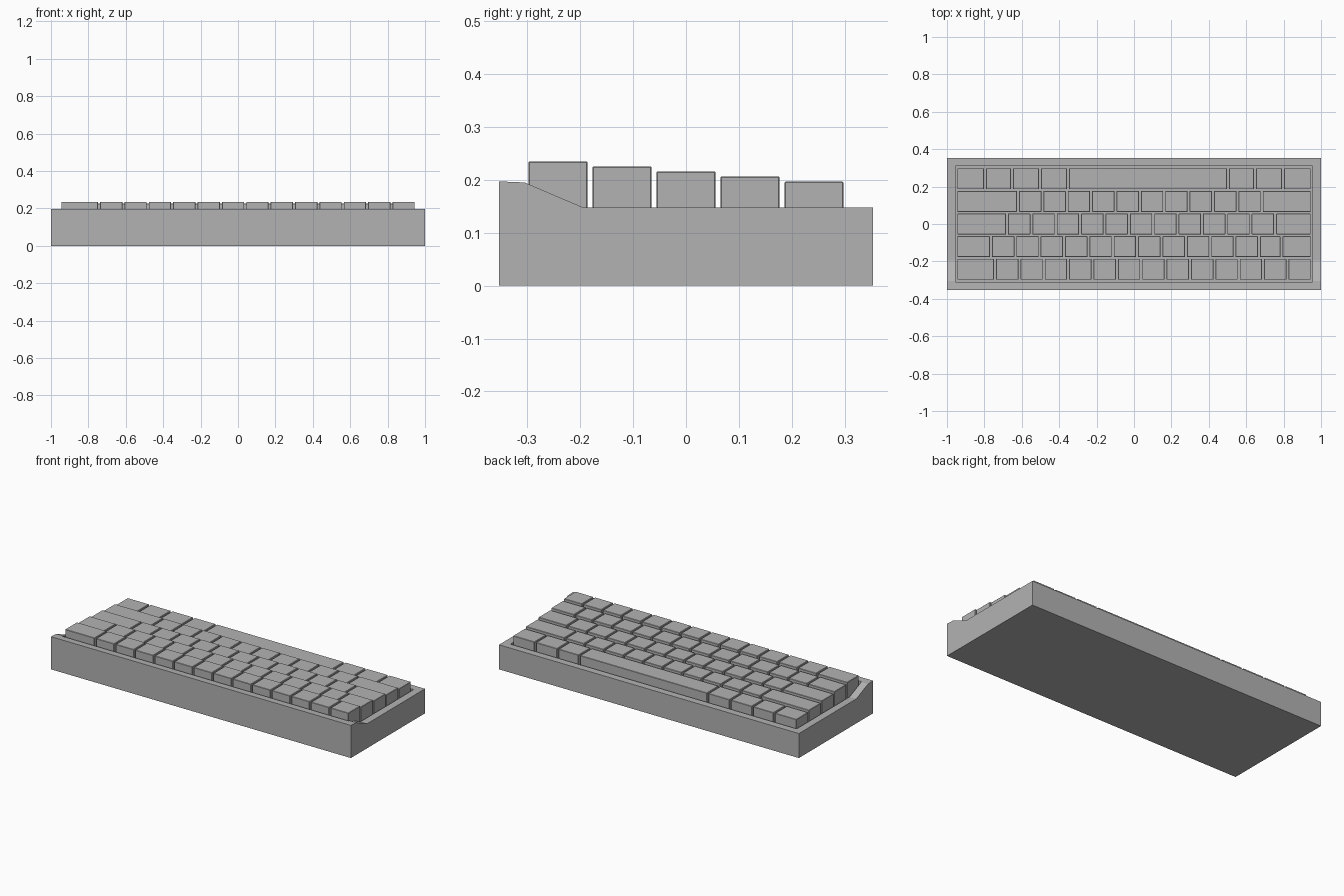
import bpy, bmesh

cube = bpy.data.objects.get("Cube")
if cube:
    bpy.data.objects.remove(cube, do_unlink=True)

grey = bpy.data.materials.new("plain grey")
grey.use_nodes = True
grey.diffuse_color = (0.45, 0.45, 0.45, 1)
bsdf = next(n for n in grey.node_tree.nodes if n.type == 'BSDF_PRINCIPLED')
bsdf.inputs["Base Color"].default_value = grey.diffuse_color


def add_object(name, bm):
    bmesh.ops.recalc_face_normals(bm, faces=bm.faces)
    mesh = bpy.data.meshes.new(name)
    bm.to_mesh(mesh)
    bm.free()
    mesh.materials.append(grey)
    obj = bpy.data.objects.new(name, mesh)
    bpy.context.collection.objects.link(obj)
    return obj


def extrude_profile(name, profile, x0, x1):
    """Extrude a (y, z) outline along x."""
    bm = bmesh.new()
    face = bm.faces.new([bm.verts.new((x0, y, z)) for y, z in profile])
    result = bmesh.ops.extrude_face_region(bm, geom=[face])
    moved = [v for v in result["geom"] if isinstance(v, bmesh.types.BMVert)]
    bmesh.ops.translate(bm, verts=moved, vec=(x1 - x0, 0, 0))
    return add_object(name, bm)


def box(y0, y1, z0, z1):
    return [(y0, z0), (y1, z0), (y1, z1), (y0, z1)]


# Case: raised lip at the front sloping down to a low flat rim
FLOOR = 0.10
case = extrude_profile("case", [(-0.353, 0), (0.353, 0), (0.353, 0.148), (-0.195, 0.148),
                                (-0.305, 0.195), (-0.353, 0.197)], -1, 1)

# Key well cut into the case
cutter = extrude_profile("well_cutter", box(-0.31, 0.31, FLOOR, 0.4), -0.955, 0.955)
cutter.hide_render = True
cut = case.modifiers.new("key well", 'BOOLEAN')
cut.operation = 'DIFFERENCE'
cut.solver = 'EXACT'
cut.object = cutter
bpy.context.view_layer.objects.active = case
bpy.ops.object.modifier_apply(modifier=cut.name)
bpy.data.objects.remove(cutter, do_unlink=True)

# Key rows from front to back: widths of all keys but the last, which fills the row
U = 0.1303
EDGE, GAP, PITCH = 0.95, 0.011, 0.121
rows = [
    [0.207] + [U] * 12,
    [0.185] + [U] * 11 + [0.12],
    [0.271] + [U] * 11,
    [0.33] + [U] * 10,
    [0.153, 0.145, 0.149, 0.15, 0.856, 0.144, 0.15],
]

for r, widths in enumerate(rows):
    y0 = -0.298 + r * PITCH
    top = 0.235 - r * 0.0096
    x = -EDGE
    for k, w in enumerate(widths + [2 * EDGE - sum(widths)]):
        key = extrude_profile(f"key_row{r + 1}_{k + 1}", box(y0, y0 + 0.112, FLOOR, top),
                              x + GAP / 2, x + w - GAP / 2)
        bevel = key.modifiers.new("soft edges", 'BEVEL')
        bevel.width = 0.002
        bevel.segments = 1
        x += w
